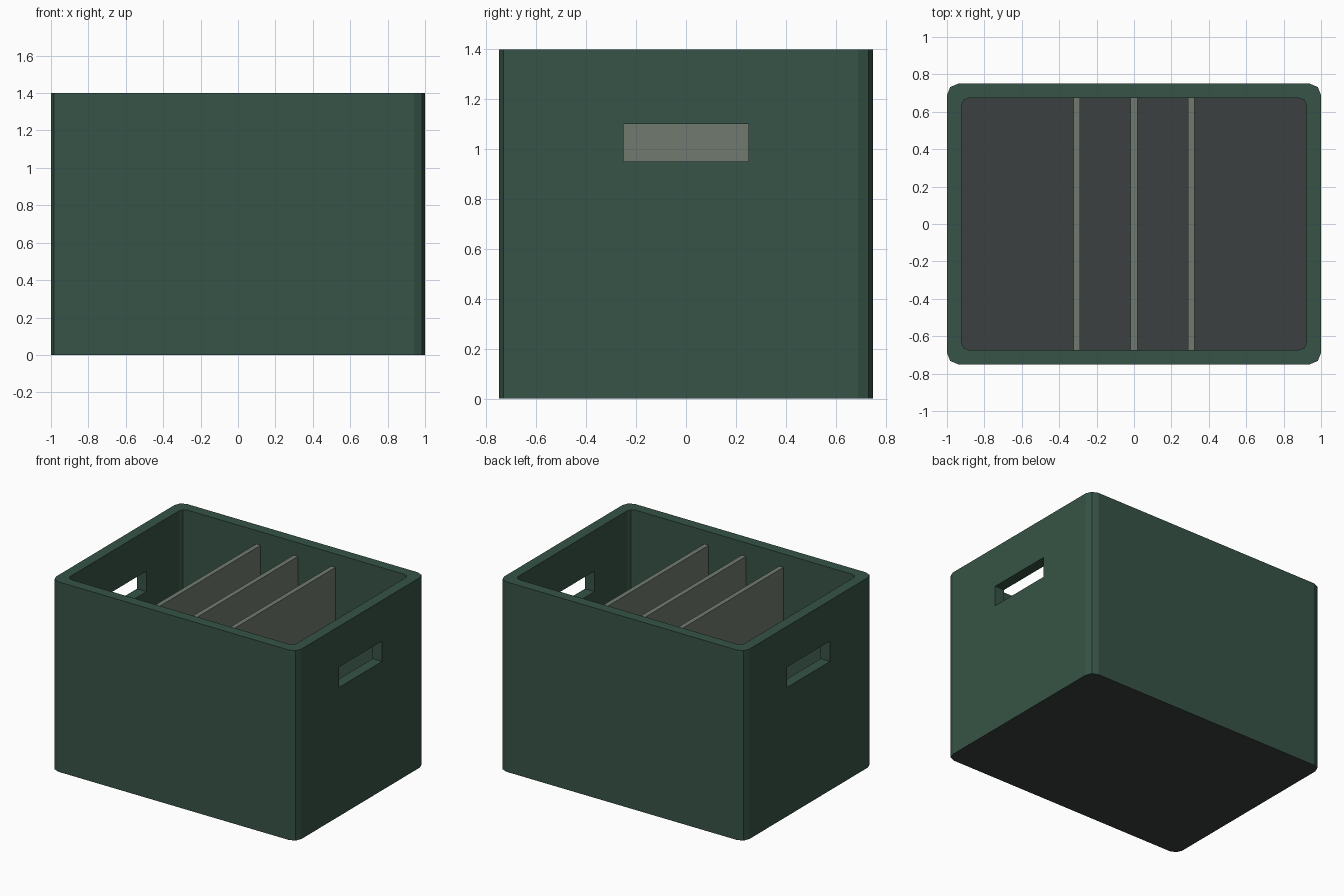
import bpy
import bmesh
from math import cos, sin, pi

old = bpy.data.objects.get("Cube")
if old:
    bpy.data.objects.remove(old, do_unlink=True)


def material(name, rgb):
    m = bpy.data.materials.new(name)
    m.use_nodes = True
    m.diffuse_color = (*rgb, 1)
    m.node_tree.nodes["Principled BSDF"].inputs["Base Color"].default_value = (*rgb, 1)
    return m


green = material("dark green", (0.037, 0.087, 0.061))
charcoal = material("charcoal", (0.045, 0.050, 0.051))
grey = material("grey green", (0.162, 0.195, 0.160))

HEIGHT, FLOOR, WALL = 1.4, 0.08, 0.077


def make_object(name, bm, *mats):
    bmesh.ops.recalc_face_normals(bm, faces=bm.faces)
    mesh = bpy.data.meshes.new(name)
    bm.to_mesh(mesh)
    bm.free()
    for m in mats:
        mesh.materials.append(m)
    obj = bpy.data.objects.new(name, mesh)
    bpy.context.collection.objects.link(obj)
    return obj


def box(name, size, centre, *mats):
    bm = bmesh.new()
    bmesh.ops.create_cube(bm, size=1)
    bmesh.ops.scale(bm, vec=size, verts=bm.verts)
    bmesh.ops.translate(bm, vec=centre, verts=bm.verts)
    return make_object(name, bm, *mats)


def rounded_ring(bm, hx, hy, radius, z, segments=2):
    """Loop of vertices around a rectangle with rounded corners."""
    ring = []
    for i, (sx, sy) in enumerate([(1, 1), (-1, 1), (-1, -1), (1, -1)]):
        for s in range(segments + 1):
            a = (i + s / segments) * pi / 2
            ring.append(bm.verts.new((sx * (hx - radius) + radius * cos(a),
                                      sy * (hy - radius) + radius * sin(a), z)))
    return ring


# Crate shell: outer wall, rim, inner wall and floor
bm = bmesh.new()
inner = (1 - WALL, 0.75 - WALL, 0.04)
rings = [rounded_ring(bm, 1, 0.75, 0.06, 0),
         rounded_ring(bm, 1, 0.75, 0.06, HEIGHT),
         rounded_ring(bm, *inner, HEIGHT),
         rounded_ring(bm, *inner, FLOOR)]
for a, b in zip(rings, rings[1:]):
    for i in range(len(a)):
        j = (i + 1) % len(a)
        bm.faces.new((a[i], a[j], b[j], b[i]))
for end in (rings[0], rings[-1]):
    bm.faces.new(end).material_index = 1  # underside and floor
crate = make_object("crate", bm, green, charcoal)

# Hand holes through both end walls
cutter = box("handle_cutter", (2.4, 0.5, 0.15), (0, 0, 1.025), green)
cutter.hide_render = True
mod = crate.modifiers.new("hand_holes", "BOOLEAN")
mod.operation = "DIFFERENCE"
mod.solver = "EXACT"
mod.object = cutter
bpy.context.view_layer.objects.active = crate
bpy.ops.object.modifier_apply(modifier=mod.name)
bpy.data.objects.remove(cutter, do_unlink=True)

# Dividers standing on the floor
top = 1.3
for side, x in (("right", -0.305), ("middle", 0), ("left", 0.305)):
    box(f"divider_{side}", (0.035, 2 * inner[1], top - FLOOR),
        (x, 0, (top + FLOOR) / 2), grey)
